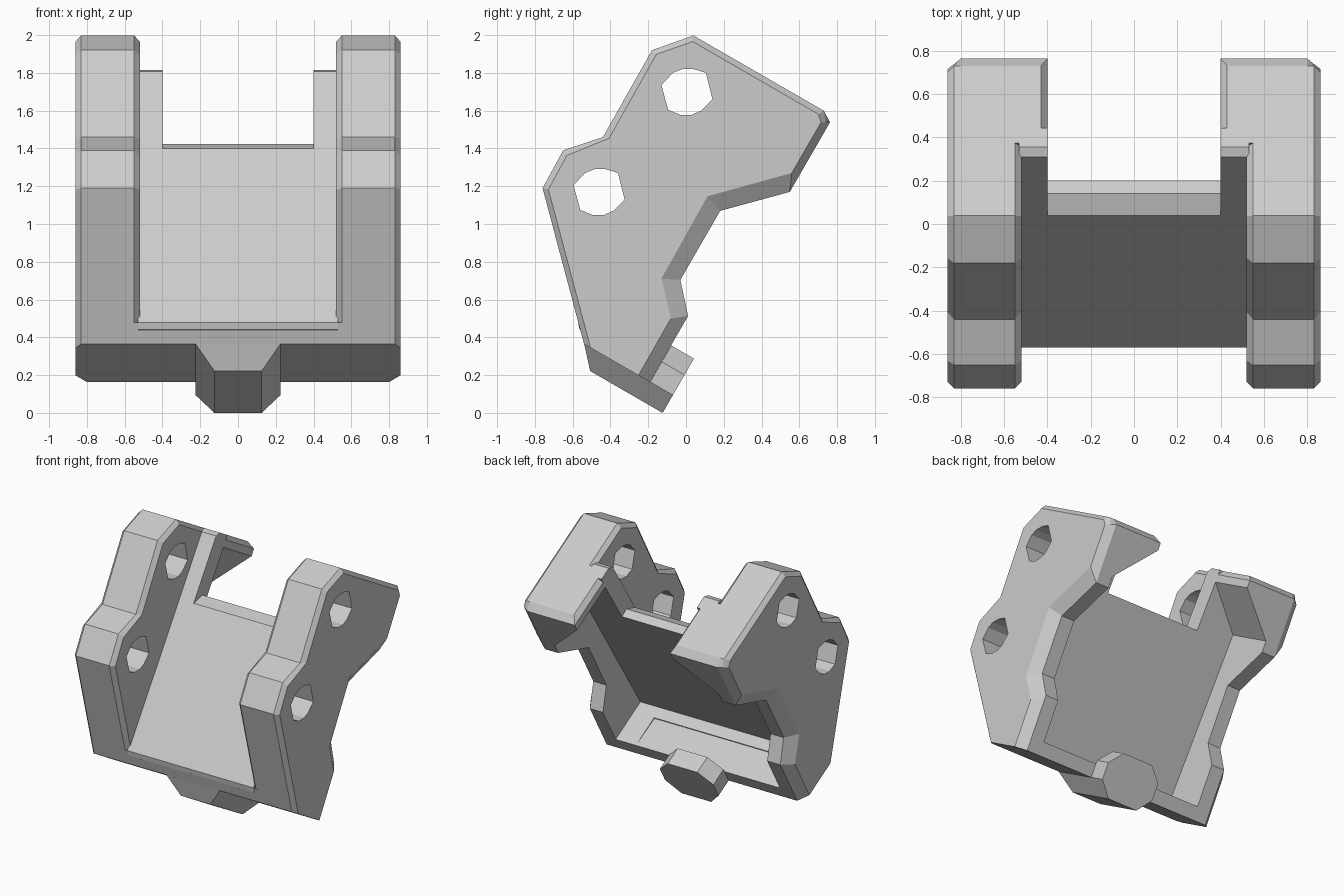
import bpy, bmesh
from mathutils import Vector

old = bpy.data.objects.get("Cube")
if old:
    bpy.data.objects.remove(old, do_unlink=True)

grey = bpy.data.materials.new("light_grey")
grey.use_nodes = True
grey.diffuse_color = (0.6, 0.6, 0.6, 1)
grey.node_tree.nodes["Principled BSDF"].inputs["Base Color"].default_value = (0.6, 0.6, 0.6, 1)

C, S = 0.866, 0.5    # the bracket leans back by 30 degrees


def place(x, u, v):
    """u runs through the bracket to the rear, v runs up along it."""
    return Vector((x, C * u + S * v, C * v - S * u))


def finish(name, bm):
    bmesh.ops.recalc_face_normals(bm, faces=bm.faces)
    mesh = bpy.data.meshes.new(name)
    bm.to_mesh(mesh)
    bm.free()
    mesh.materials.append(grey)
    obj = bpy.data.objects.new(name, mesh)
    bpy.context.collection.objects.link(obj)
    return obj


def loft(name, rings):
    """Skin a list of rings and cap both ends."""
    bm = bmesh.new()
    loops = [[bm.verts.new(p) for p in ring] for ring in rings]
    n = len(loops[0])
    for a, b in zip(loops, loops[1:]):
        for i in range(n):
            j = (i + 1) % n
            bm.faces.new((a[i], a[j], b[j], b[i]))
    bm.faces.new(loops[0])
    bm.faces.new(loops[-1])
    return finish(name, bm)


def prism(name, outline, x0, x1):
    return loft(name, [[place(x, u, v) for u, v in outline] for x in (x0, x1)])


def hull(name, points):
    bm = bmesh.new()
    for p in points:
        bm.verts.new(place(*p))
    bmesh.ops.convex_hull(bm, input=bm.verts)
    bmesh.ops.dissolve_limit(bm, angle_limit=0.01, verts=bm.verts, edges=bm.edges)
    return finish(name, bm)


def combine(target, other, operation):
    mod = target.modifiers.new("cut", 'BOOLEAN')
    mod.operation = operation
    mod.solver = 'EXACT'
    mod.object = other
    bpy.context.view_layer.objects.active = target
    bpy.ops.object.modifier_apply(modifier=mod.name)
    bpy.data.objects.remove(other, do_unlink=True)


# Arm outline (u, v) with its bevelled counterpart, and whether it is a rear corner
ARM = [
    ((-.65, .046), (-.61, .046), False),
    ((-.247, .046), (-.317, .046), True),
    ((-.247, .45), (-.319, .393), True),
    ((-.378, .595), (-.468, .55), True),
    ((-.378, 1.017), (-.475, 1.05), True),
    ((-.109, 1.288), (-.15, 1.38), True),
    ((-.109, 1.714), (-.15, 1.69), True),
    ((-.168, 1.75), (-.185, 1.72), False),
    ((-.965, 1.75), (-.953, 1.72), False),
    ((-1.116, 1.573), (-1.085, 1.565), False),
    ((-1.111, 1.044), (-1.08, 1.055), False),
    ((-1.258, .879), (-1.228, .865), False),
    ((-1.253, .651), (-1.222, .66), False),
]


def arm_ring(x, front, rear):
    ring = []
    for full, inset, is_rear in ARM:
        p = Vector(full).lerp(Vector(inset), rear if is_rear else front)
        ring.append(place(x, p.x, p.y))
    return ring


# Central panel and the lower lip joining the arms
body = prism("bracket_body", [(-.734, .13), (-.665, 1.232), (-.591, 1.304),
                              (-.5, 1.304), (-.5, .1), (-.71, .1)], -.53, .53)
lip = prism("lower_lip", [(-.65, .046), (-.247, .046), (-.247, .146), (-.734, .13)], -.56, .56)
combine(body, lip, 'UNION')

for s in (1, -1):
    # Bevelled side arm
    arm = loft("side_arm", [arm_ring(s * x, f, r) for x, f, r in
               ((.52, 1, 0), (.55, 0, 0), (.8, 0, 0), (.83, 0, .5), (.86, 1, 1))])
    combine(body, arm, 'UNION')
    # Panel strip beside the notch
    strip = prism("panel_strip", [(-.667, 1.2), (-.637, 1.72), (-.6, 1.75),
                                  (-.5, 1.75), (-.5, 1.2)], s * .4, s * .53)
    combine(body, strip, 'UNION')
    # Overhanging rear hook with a sloped underside
    section = [(.4, 1.66, -.109), (.4, 1.714, -.109), (.43, 1.75, -.168),
               (.6, 1.75, -.168), (.6, 1.714, -.109), (.6, 1.46, -.109)]
    points = []
    for x, v, end in section:
        points += [(s * x, -.58, v), (s * x, end, v)]
    combine(body, hull("rear_hook", points), 'UNION')

# Hollow behind the panel, narrowing under the hooks
half = [(.69, .146), (.69, 1.37), (.4, 1.66)]
outline = half + [(-x, v) for x, v in reversed(half)]
cavity = loft("cavity_cutter", [
    [place(x, -.522 + .059 * (v - 1.304), v) for x, v in outline],
    [place(x, .3, v) for x, v in outline]])
combine(body, cavity, 'DIFFERENCE')

# Pin holes through both arms
hole = [(-.13, 1.735), (-.07, 1.8), (-.02, 1.82), (.04, 1.82), (.105, 1.8),
        (.14, 1.66), (.08, 1.6), (.03, 1.578), (-.03, 1.578), (-.095, 1.605)]
for dy, dz in ((0, 0), (-.465, -.53)):
    cutter = loft("pin_hole_cutter", [[Vector((x, y + dy, z + dz)) for y, z in hole]
                                      for x in (-1, 1)])
    combine(body, cutter, 'DIFFERENCE')

# Catch under the lip: tapered foot and upright rear nub
foot, nub = [], []
for s in (1, -1):
    foot += [(s * .225, -.65, .047), (s * .125, -.55, -.062),
             (s * .225, -.2, .047), (s * .125, -.2, -.062)]
    for x, v in ((.125, -.062), (.225, .047), (.225, .17), (.125, .27)):
        nub += [(s * x, -.246, v), (s * x, -.107, v)]
combine(body, hull("catch_foot", foot), 'UNION')
combine(body, hull("catch_nub", nub), 'UNION')
for poly in body.data.polygons:
    poly.use_smooth = False
    poly.material_index = 0
